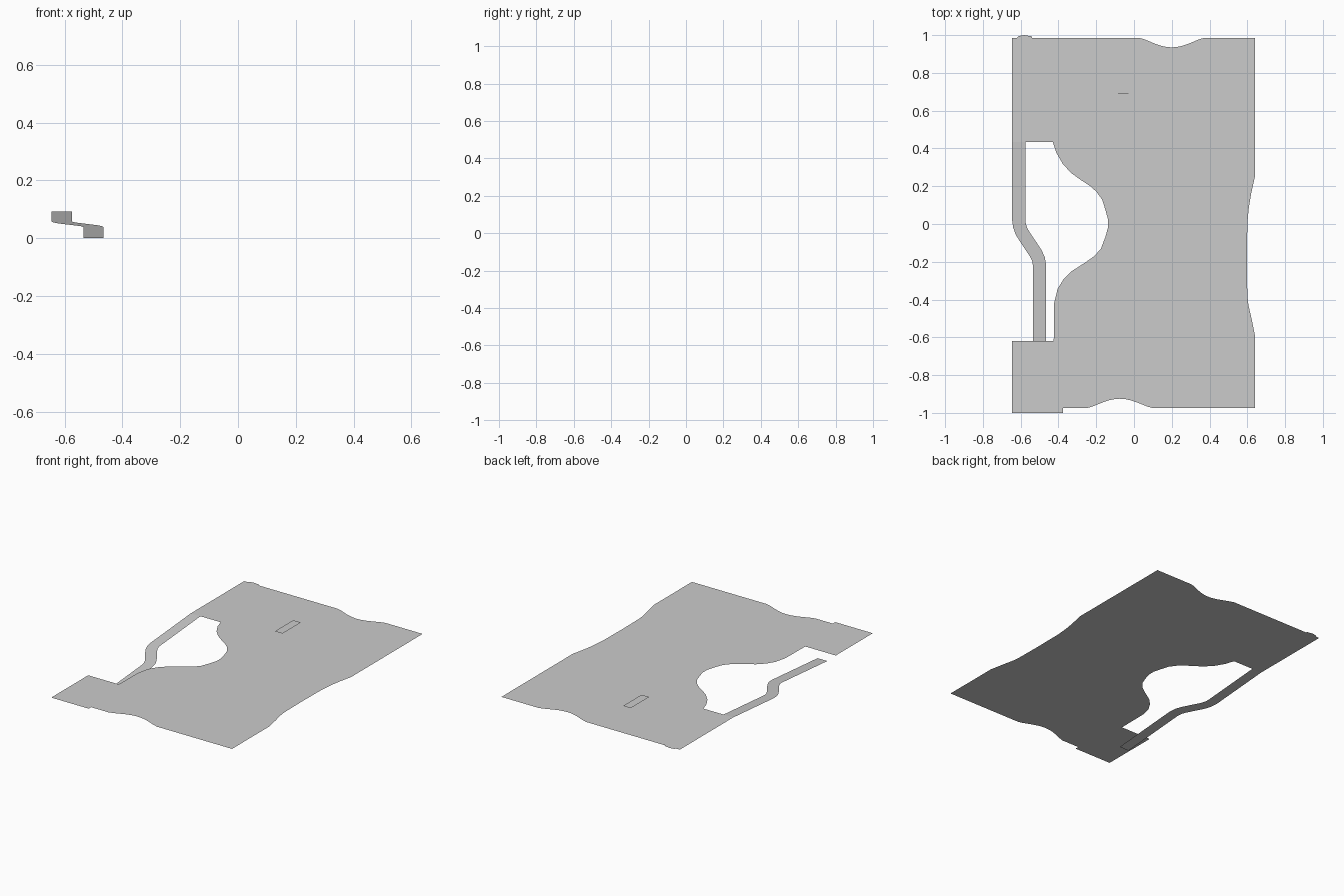
import bpy, math

Z = 0.092  # deck height


def sheet(name, verts, faces):
    mesh = bpy.data.meshes.new(name)
    mesh.from_pydata(verts, [], faces)
    mesh.update()
    ob = bpy.data.objects.new(name, mesh)
    bpy.context.collection.objects.link(ob)
    return ob


def outline_sheet(name, pts, z):
    return sheet(name, [(x, y, z) for x, y in pts], [list(range(len(pts)))])


def rect(name, x0, x1, y0, y1, z):
    return outline_sheet(name, [(x0, y0), (x1, y0), (x1, y1), (x0, y1)], z)


def scallop(x0, x1, y, depth, n=12):
    # smooth bite in a straight edge
    return [(x0 + (x1 - x0) * i / n,
             y + depth * math.sin(math.pi * i / n) ** 1.3 if 0 < i < n else y)
            for i in range(n + 1)]


# Deck: flat sheet with scalloped edges and a bay on the left (counter-clockwise)
outline = [(-0.645, -1.0), (-0.375, -1.0), (-0.375, -0.975)]
outline += scallop(-0.25, 0.10, -0.975, 0.05)
outline += [(0.64, -0.975), (0.64, -0.59), (0.622, -0.50), (0.606, -0.43),
            (0.60, -0.38), (0.598, -0.2), (0.60, 0.0), (0.607, 0.08),
            (0.62, 0.16), (0.64, 0.25), (0.64, 0.985)]
outline += scallop(0.37, 0.03, 0.985, -0.05)
outline += [(-0.54, 0.985), (-0.54, 0.993), (-0.58, 1.0), (-0.61, 0.995),
            (-0.62, 0.985), (-0.645, 0.985), (-0.645, 0.435)]
bay = [(-0.43, 0.435), (-0.41, 0.375), (-0.375, 0.315), (-0.33, 0.268),
       (-0.28, 0.232), (-0.235, 0.203), (-0.2, 0.172), (-0.168, 0.128),
       (-0.15, 0.07), (-0.138, 0.025), (-0.138, -0.02), (-0.152, -0.07),
       (-0.175, -0.13), (-0.21, -0.17), (-0.26, -0.205), (-0.33, -0.25),
       (-0.375, -0.295), (-0.405, -0.345), (-0.423, -0.42), (-0.425, -0.62)]
outline += bay + [(-0.645, -0.62)]
outline_sheet("deck", outline, Z)

# Ramp: S-shaped path descending from the deck to the ground
TOP, END, HALF = 0.435, -0.69, 0.035
path = [(-0.61, TOP), (-0.61, 0.02), (-0.606, -0.01), (-0.595, -0.04),
        (-0.575, -0.073), (-0.545, -0.117), (-0.52, -0.155), (-0.506, -0.185),
        (-0.50, -0.22), (-0.50, END)]
verts = []
for i, (x, y) in enumerate(path):
    a, b = path[max(i - 1, 0)], path[min(i + 1, len(path) - 1)]
    dx, dy = b[0] - a[0], b[1] - a[1]
    length = math.hypot(dx, dy)
    nx, ny = -dy / length * HALF, dx / length * HALF
    for s in (1, -1):
        py = y + s * ny
        verts.append((x + s * nx, py, max(0, Z * (py - END) / (TOP - END))))
sheet("ramp", verts, [(2 * i, 2 * i + 1, 2 * i + 3, 2 * i + 2)
                      for i in range(len(path) - 1)])

# Floor panels: two pads, the second being the first turned half round (0.07, 0)
panels = [("pad", -0.22, 0.36, 0.43, 0.69, 0.0006),
          ("pad_strip", -0.12, -0.02, 0.50, 0.685, 0.0012),
          ("pad_wide_bay", 0.14, 0.355, 0.435, 0.56, 0.0012),
          ("pad_small_bay", 0.14, 0.25, 0.565, 0.685, 0.0012)]
for name, x0, x1, y0, y1, dz in panels:
    rect("back_" + name, x0, x1, y0, y1, Z + dz)
    rect("front_" + name, 0.14 - x1, 0.14 - x0, -y1, -y0, Z + dz)

# Small raised plate above the back pad
rect("raised_plate", -0.085, -0.03, 0.50, 0.69, 0.10)
